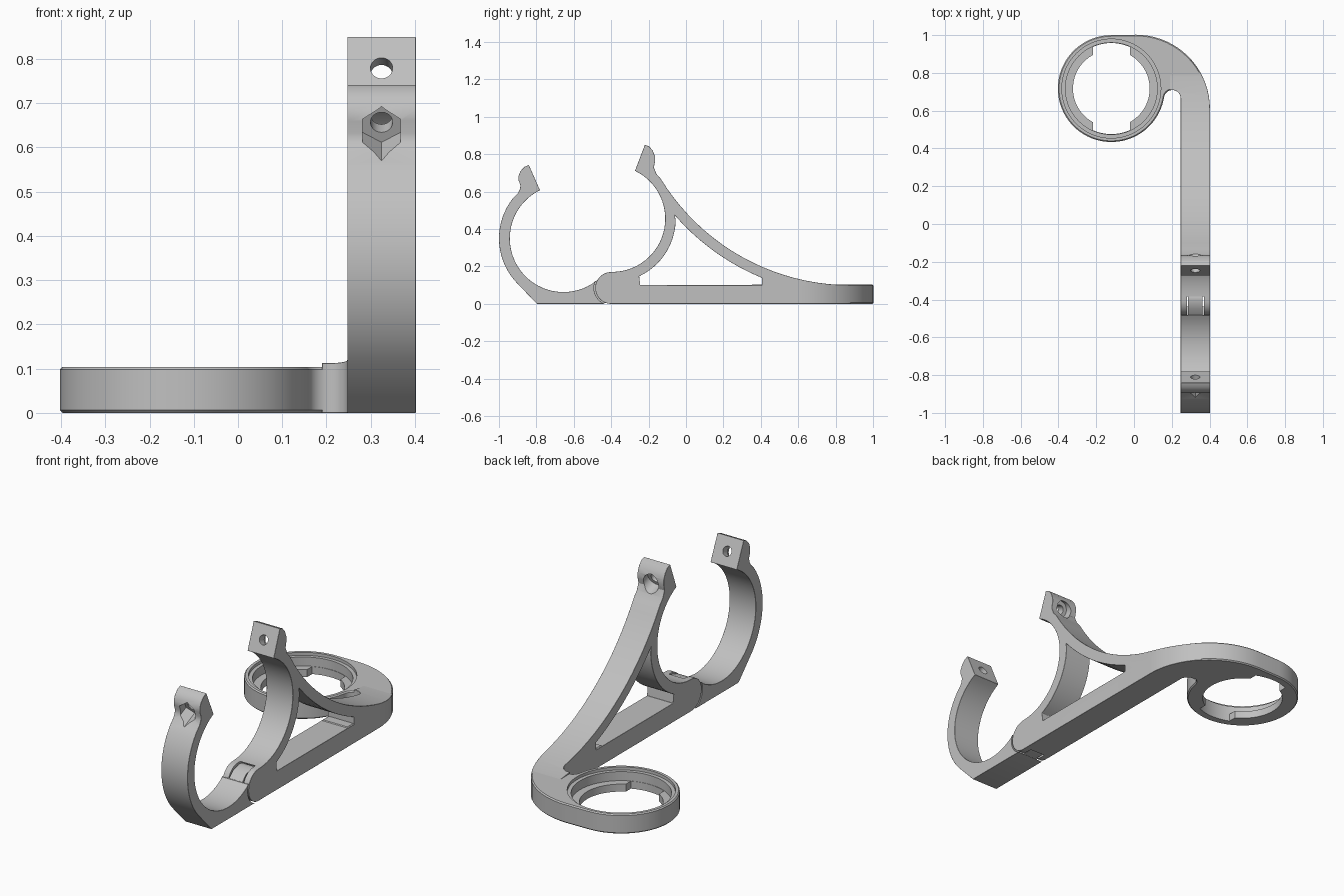
import bpy, bmesh
from math import sin, cos, radians, pi
from mathutils import Vector

cube = bpy.data.objects.get("Cube")
if cube:
    bpy.data.objects.remove(cube, do_unlink=True)

grey = bpy.data.materials.new("matte_grey")
grey.use_nodes = True
grey.diffuse_color = (0.53, 0.53, 0.53, 1)
grey.node_tree.nodes["Principled BSDF"].inputs["Base Color"].default_value = (0.53, 0.53, 0.53, 1)


def arc(c, r, a0, a1, step=5):
    """Points on a circle from angle a0 to a1 in degrees."""
    n = max(2, round(abs(a1 - a0) / step))
    angles = [radians(a0 + (a1 - a0) * i / n) for i in range(n + 1)]
    return [(c[0] + r * cos(a), c[1] + r * sin(a)) for a in angles]


def circle(c, r, step=5):
    return arc(c, r, 0, 360, step)[:-1]


def prism(name, pts, lo, hi, axis):
    """Extrude a flat outline along X (points are y, z) or Z (points are x, y)."""
    bm = bmesh.new()
    place = (lambda p: (lo, p[0], p[1])) if axis == "X" else (lambda p: (p[0], p[1], lo))
    face = bm.faces.new([bm.verts.new(place(p)) for p in pts])
    new = bmesh.ops.extrude_face_region(bm, geom=[face])["geom"]
    move = Vector((hi - lo, 0, 0)) if axis == "X" else Vector((0, 0, hi - lo))
    bmesh.ops.translate(bm, vec=move, verts=[v for v in new if isinstance(v, bmesh.types.BMVert)])
    bmesh.ops.recalc_face_normals(bm, faces=bm.faces)
    mesh = bpy.data.meshes.new(name)
    bm.to_mesh(mesh)
    bm.free()
    mesh.materials.append(grey)
    obj = bpy.data.objects.new(name, mesh)
    bpy.context.collection.objects.link(obj)
    return obj


def rod(start, direction, r, length, sides):
    """Cutter cylinder in the clamp's middle plane, from start along direction (y, z)."""
    d = Vector((0, *direction)).normalized()
    bpy.ops.mesh.primitive_cylinder_add(
        vertices=sides, radius=r, depth=length,
        location=Vector((MID, *start)) + d * length / 2,
        rotation=d.to_track_quat("Z", "Y").to_euler())
    return bpy.context.object


def apply(obj, mod):
    bpy.context.view_layer.objects.active = obj
    bpy.ops.object.modifier_apply(modifier=mod.name)


def boolean(obj, cutter, operation="DIFFERENCE"):
    mod = obj.modifiers.new("cut", "BOOLEAN")
    mod.operation, mod.solver, mod.object = operation, "EXACT", cutter
    apply(obj, mod)
    bpy.data.objects.remove(cutter, do_unlink=True)


def chamfer(obj, width=0.006):
    mod = obj.modifiers.new("chamfer", "BEVEL")
    mod.width, mod.segments = width, 1
    mod.limit_method, mod.angle_limit = "ANGLE", radians(45)
    apply(obj, mod)


X0, X1 = 0.247, 0.402
MID = (X0 + X1) / 2
RING = (-0.12, 0.717)
PIVOT = (-0.40, 0.085)
JAW1, JAW2 = (-0.655, 0.35), (-0.395, 0.455)
SWEEP = (0.88, 1.29)


# Plan outline: straight arm, outer bend, ring and inner fillet
def plan(y0):
    return ([(X0, y0), (X1, y0)] + arc((0.01, 0.61), 0.392, 0, 90)
            + arc(RING, 0.283, 92, 348) + arc((0.203, 0.665), 0.044, 176, 0, 12))


# Flat ring and neck
ring = prism("ring_and_neck", plan(0.35), 0, 0.104, "Z")
chamfer(ring)
boolean(ring, prism("bore", circle(RING, 0.203), -0.1, 0.2, "Z"))
boolean(ring, prism("recess", circle(RING, 0.243), 0.04, 0.2, "Z"))
boolean(ring, prism("rim_recess", circle(RING, 0.262), 0.088, 0.2, "Z"))
notch = arc(RING, 0.241, 66, 114) + arc(RING, 0.241, 246, 294)
boolean(ring, prism("notch", notch, -0.1, 0.2, "Z"))

# Rear body: base, curved strut, fixed jaw with lug, hinge knuckle
body_side = ([(0.88, 0)] + arc(SWEEP, 1.19, 270, 211.5, 3)
             + [(-0.158, 0.695), (-0.172, 0.73), (-0.165, 0.762), (-0.166, 0.79),
                (-0.178, 0.82), (-0.197, 0.842), (-0.22, 0.85)]
             + arc(JAW2, 0.284, 64.5, -87) + arc(PIVOT, 0.085, 95, 270, 8))
body = prism("rear_body", body_side, 0.19, 0.45, "X")
boolean(body, prism("plan_clip", plan(-0.6), -0.1, 1.0, "Z"), "INTERSECT")
window = ([(-0.245, 0.1), (0.405, 0.1)] + arc(SWEEP, 1.245, 247.6, 221, 3)
          + arc(JAW2, 0.34, -2, -64.8))
boolean(body, prism("window", window, 0, 0.6, "X"))
chamfer(body)
boolean(body, prism("hinge_slot", circle(PIVOT, 0.088), MID - 0.045, MID + 0.045, "X"))

# Bolt hole and round head recess in the rear lug
axis = (0.93, -0.365)
boolean(body, rod((-0.34, 0.816), axis, 0.025, 0.4, 32))
boolean(body, rod((-0.205, 0.764), axis, 0.045, 0.2, 32))

# Swinging front jaw with lug and flat foot
jaw_side = (arc(JAW1, 0.287, 116, 307)
            + arc(PIVOT, 0.092, 157, 247.5, 8)
            + [(-0.797, 0)] + arc(JAW1, 0.345, 225, 142)
            + [(-0.9, 0.59), (-0.888, 0.612), (-0.885, 0.632), (-0.895, 0.66),
               (-0.895, 0.685), (-0.885, 0.71), (-0.863, 0.733), (-0.84, 0.742)])
jaw = prism("front_jaw", jaw_side, X0, X1, "X")
chamfer(jaw)

# Bolt hole and hexagonal nut pocket in the front lug
axis = (-0.908, -0.42)
boolean(jaw, rod((-0.72, 0.717), axis, 0.025, 0.3, 32))
boolean(jaw, rod((-0.85, 0.657), axis, 0.05, 0.15, 6))

# Hinge tongue of the front jaw
tongue_side = arc(PIVOT, 0.08, -90, 90, 8) + [(-0.45, 0.15), (-0.5, 0.105), (-0.5, 0.005)]
tongue = prism("hinge_tongue", tongue_side, MID - 0.039, MID + 0.039, "X")

# Smooth curved walls, keep edges crisp
for obj in (ring, body, jaw, tongue):
    bpy.ops.object.select_all(action="DESELECT")
    obj.select_set(True)
    bpy.context.view_layer.objects.active = obj
    bpy.ops.object.shade_smooth_by_angle(angle=pi / 6)
